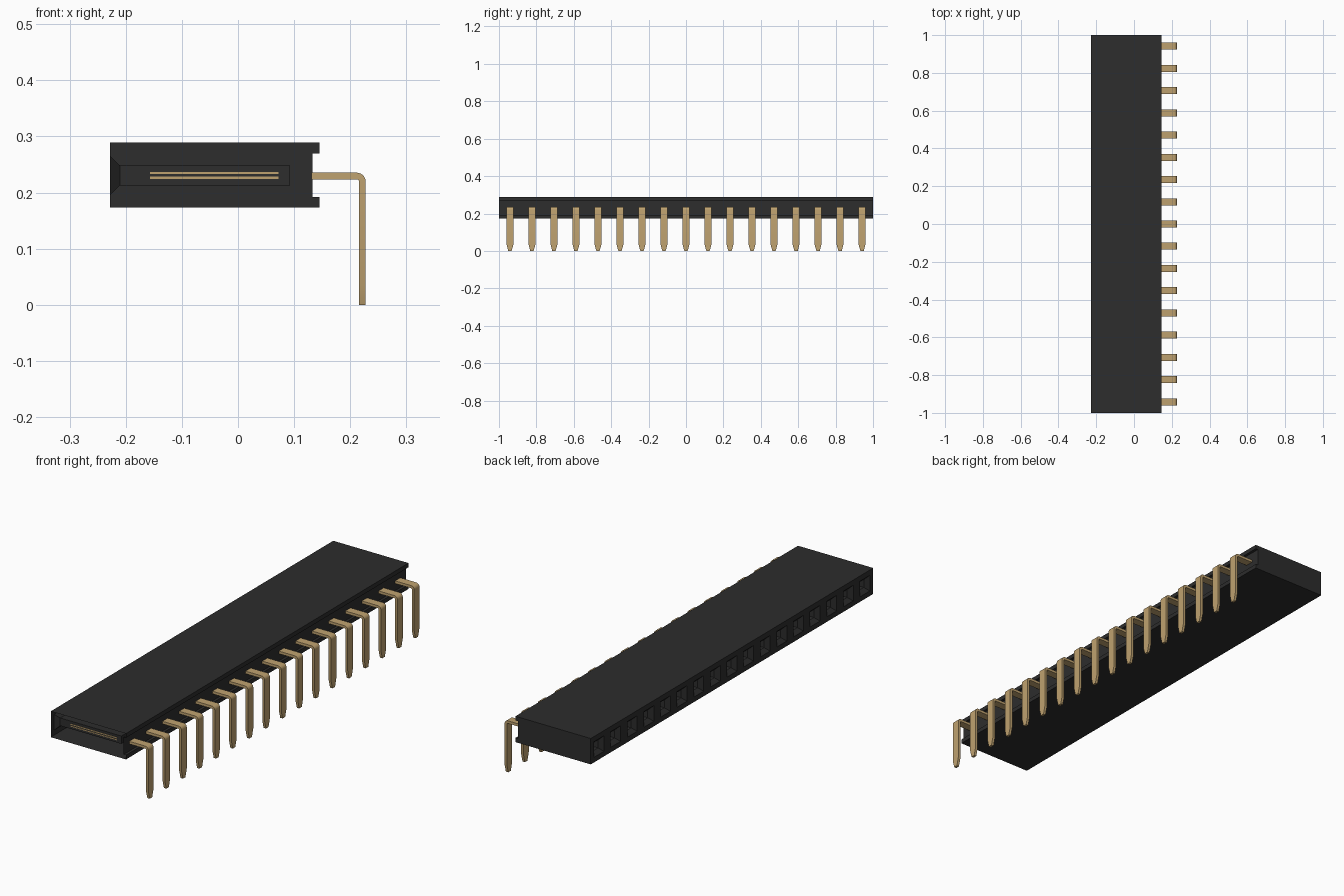
import bpy
import bmesh
import math

cube = bpy.data.objects.get("Cube")
if cube:
    bpy.data.objects.remove(cube)

PINS = 17
PITCH = 2 / PINS
MID = 0.2305                     # height of the socket row
ROWS = [(i - (PINS - 1) / 2) * PITCH for i in range(PINS)]


def material(name, color, roughness):
    m = bpy.data.materials.new(name)
    m.use_nodes = True
    m.diffuse_color = (*color, 1)
    bsdf = m.node_tree.nodes["Principled BSDF"]
    bsdf.inputs["Base Color"].default_value = (*color, 1)
    bsdf.inputs["Roughness"].default_value = roughness
    return m


def finish(bm, name, mat):
    bmesh.ops.remove_doubles(bm, verts=bm.verts, dist=1e-5)
    bmesh.ops.recalc_face_normals(bm, faces=bm.faces)
    mesh = bpy.data.meshes.new(name)
    bm.to_mesh(mesh)
    bm.free()
    mesh.materials.append(mat)
    obj = bpy.data.objects.new(name, mesh)
    bpy.context.collection.objects.link(obj)
    return obj


def face(bm, points):
    return bm.faces.new([bm.verts.new(p) for p in points])


def ring(x, y, hy, hz):
    """Rectangle across the x axis, centred on the socket row."""
    return [(x, y + a * hy, MID + b * hz)
            for a, b in ((-1, -1), (1, -1), (1, 1), (-1, 1))]


def loft(bm, rings, cap_start=True, cap_end=True):
    for r, s in zip(rings, rings[1:]):
        for k in range(4):
            n = (k + 1) % 4
            face(bm, [r[k], r[n], s[n], s[k]])
    if cap_start:
        face(bm, rings[0])
    if cap_end:
        face(bm, rings[-1])


black = material("black plastic", (0.026, 0.026, 0.026), 0.6)
gold = material("gold metal", (0.52, 0.36, 0.16), 0.5)

# Housing: shell with a lipped rear, open at the near end, with socket mouths
MOUTH = 0.035
profile = [(-0.228, MID + MOUTH), (-0.228, 0.289), (0.145, 0.289),
           (0.145, 0.27), (0.133, 0.27), (0.133, 0.192), (0.145, 0.192),
           (0.145, 0.173), (-0.228, 0.173), (-0.228, MID - MOUTH)]
stops = [-1] + [y + s * MOUTH for y in ROWS for s in (-1, 1)] + [1]
bm = bmesh.new()
for j, (y0, y1) in enumerate(zip(stops, stops[1:])):
    for k, a in enumerate(profile):
        b = profile[(k + 1) % len(profile)]
        if k == len(profile) - 1 and j % 2 == 1:
            continue             # socket opening
        face(bm, [(a[0], y0, a[1]), (b[0], y0, b[1]),
                  (b[0], y1, b[1]), (a[0], y1, a[1])])
face(bm, [(x, 1, z) for x, z in profile])
# Sockets: funnel mouth leading into a narrow blind passage
for y in ROWS:
    loft(bm, [ring(-0.228, y, MOUTH, MOUTH), ring(-0.21, y, 0.0175, 0.0175),
              ring(0.093, y, 0.0175, 0.0175)], cap_start=False)
finish(bm, "housing", black)

# Contact leaves: a pair of thin strips in each socket
bm = bmesh.new()
for y in ROWS:
    for side in (-1, 1):
        z = side * 0.0042
        loft(bm, [[(px, py, pz + z) for px, py, pz in ring(x, y, 0.0195, 0.002)]
                  for x in (-0.157, 0.072)])
finish(bm, "contact_leaves", gold)

# Pins: flat bars bent downward, with narrowed tips
TOP, THICK, OUT = 0.2355, 0.0118, 0.2275
RADIUS, HALF = 0.016, 0.0185
sections = [((0.131, TOP), (0.131, TOP - THICK), HALF)]
cx, cz = OUT - RADIUS, TOP - RADIUS
for i in range(7):
    t = math.pi / 2 * (1 - i / 6)
    c, s = math.cos(t), math.sin(t)
    inner = RADIUS - THICK
    sections.append(((cx + RADIUS * c, cz + RADIUS * s),
                     (cx + inner * c, cz + inner * s), HALF))
for z, half in ((0.036, HALF), (0, 0.009)):
    sections.append(((OUT, z), (OUT - THICK, z), half))
bm = bmesh.new()
for y in ROWS:
    loft(bm, [[(o[0], y - h, o[1]), (o[0], y + h, o[1]),
               (n[0], y + h, n[1]), (n[0], y - h, n[1])]
              for o, n, h in sections])
pins = finish(bm, "bent_pins", gold)
bpy.ops.object.select_all(action="DESELECT")
pins.select_set(True)
bpy.context.view_layer.objects.active = pins
bpy.ops.object.shade_smooth_by_angle(angle=math.radians(20))
